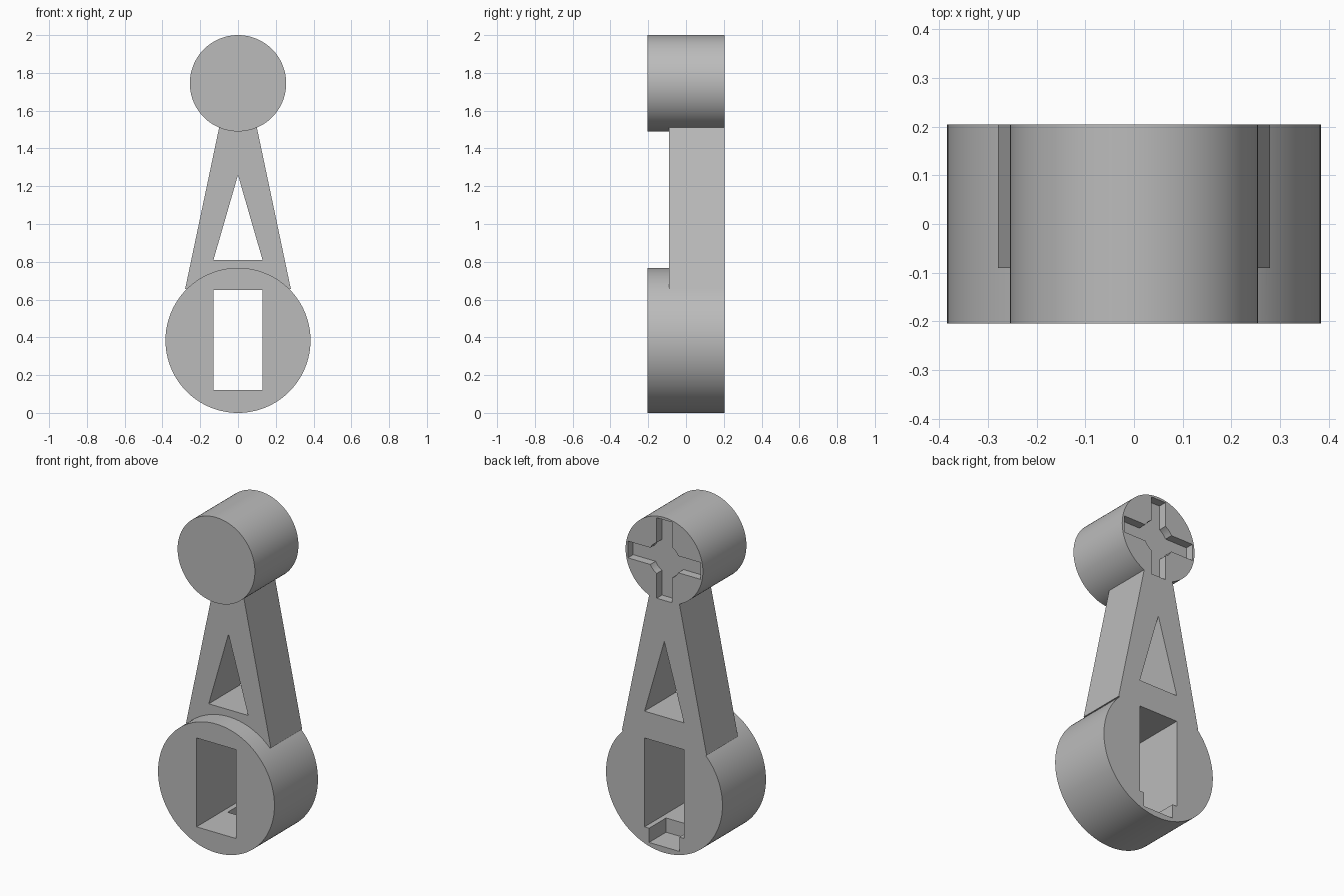
import bpy, bmesh, math

cube = bpy.data.objects.get("Cube")
if cube:
    bpy.data.objects.remove(cube, do_unlink=True)

BACK, FRONT = 0.205, -0.205

grey = bpy.data.materials.new("plain_grey")
grey.use_nodes = True
colour = (0.5, 0.5, 0.5, 1)
grey.diffuse_color = colour
grey.node_tree.nodes["Principled BSDF"].inputs["Base Color"].default_value = colour


def prism(name, outline, y0, y1):
    """Extrude an (x, z) outline from y0 to y1."""
    bm = bmesh.new()
    face = bm.faces.new([bm.verts.new((x, y0, z)) for x, z in outline])
    ext = bmesh.ops.extrude_face_region(bm, geom=[face])["geom"]
    moved = [g for g in ext if isinstance(g, bmesh.types.BMVert)]
    bmesh.ops.translate(bm, verts=moved, vec=(0, y1 - y0, 0))
    bmesh.ops.recalc_face_normals(bm, faces=bm.faces)
    mesh = bpy.data.meshes.new(name)
    bm.to_mesh(mesh)
    bm.free()
    mesh.materials.append(grey)
    ob = bpy.data.objects.new(name, mesh)
    bpy.context.collection.objects.link(ob)
    return ob


def circle(z, r, n=128):
    return [(r * math.cos(math.tau * i / n), z + r * math.sin(math.tau * i / n))
            for i in range(n)]


def rect(w, z0, z1):
    return [(-w, z0), (w, z0), (w, z1), (-w, z1)]


def combine(target, tool, operation):
    mod = target.modifiers.new(tool.name, "BOOLEAN")
    mod.operation, mod.solver, mod.object = operation, "EXACT", tool
    bpy.context.view_layer.objects.active = target
    bpy.ops.object.modifier_apply(modifier=mod.name)
    bpy.data.objects.remove(tool, do_unlink=True)


# Large lower disc, tapered arm and small upper disc, flush at the back
lever = prism("lever_arm", circle(0.384, 0.384), FRONT, BACK)
taper = [(-0.28, 0.655), (0.28, 0.655), (0.081, 1.6), (-0.081, 1.6)]
combine(lever, prism("tapered_arm", taper, -0.09, BACK), "UNION")
TOP = 1.745
combine(lever, prism("upper_disc", circle(TOP, 0.255), FRONT, BACK), "UNION")

# Through openings: rectangular window and triangular hole
combine(lever, prism("window", rect(0.13, 0.12, 0.65), -0.3, 0.3), "DIFFERENCE")
triangle = [(-0.13, 0.81), (0.13, 0.81), (0, 1.26)]
combine(lever, prism("triangle_hole", triangle, -0.3, 0.3), "DIFFERENCE")

# Notch in the window floor, open at the back
combine(lever, prism("floor_notch", rect(0.1, 0.035, 0.2), 0.045, 0.3), "DIFFERENCE")

# Shallow cross-shaped socket with a round centre on the upper disc's back
reach, half, depth = 0.24, 0.05, 0.05
sockets = (rect(half, TOP - reach, TOP + reach),
           rect(reach, TOP - half, TOP + half),
           circle(TOP, 0.105, 48))
for outline in sockets:
    combine(lever, prism("socket", outline, BACK - depth, 0.3), "DIFFERENCE")

# Smooth round walls, sharp edges
bpy.ops.object.select_all(action="DESELECT")
lever.select_set(True)
bpy.context.view_layer.objects.active = lever
bpy.ops.object.shade_smooth_by_angle(angle=math.radians(30))
